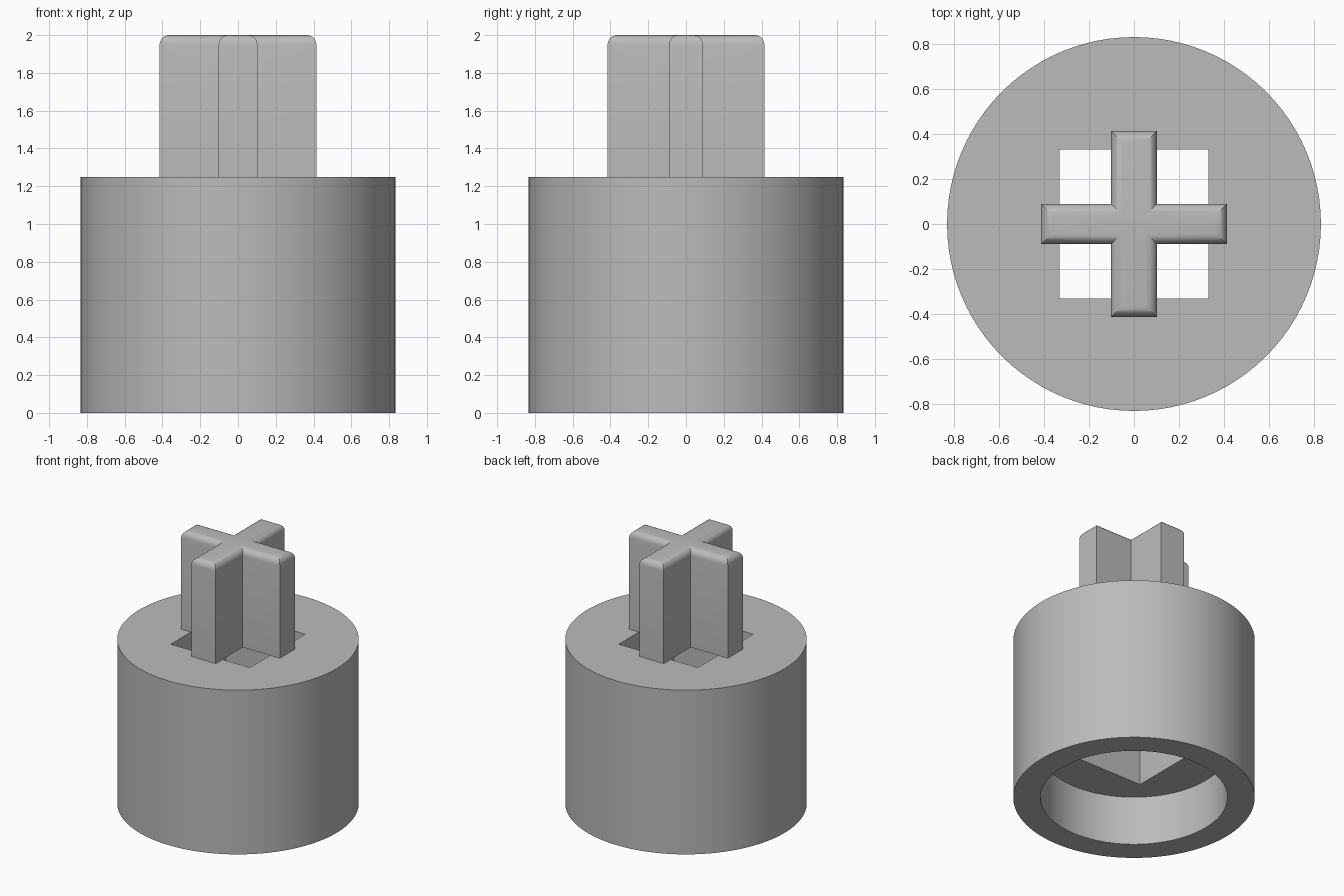
import bpy, bmesh
from math import cos, sin, tau, radians

cube = bpy.data.objects.get("Cube")
if cube:
    bpy.data.objects.remove(cube, do_unlink=True)

grey = bpy.data.materials.new("plain_grey")
grey.use_nodes = True
GREY = (0.5, 0.5, 0.5, 1)
grey.diffuse_color = GREY
grey.node_tree.nodes["Principled BSDF"].inputs["Base Color"].default_value = GREY


def make_object(name, bm):
    bmesh.ops.recalc_face_normals(bm, faces=bm.faces)
    mesh = bpy.data.meshes.new(name)
    bm.to_mesh(mesh)
    bm.free()
    mesh.materials.append(grey)
    obj = bpy.data.objects.new(name, mesh)
    bpy.context.collection.objects.link(obj)
    bpy.ops.object.select_all(action='DESELECT')
    obj.select_set(True)
    bpy.context.view_layer.objects.active = obj
    bpy.ops.object.shade_smooth_by_angle(angle=radians(35))
    return obj


SIDES = 96
HEIGHT = 1.25       # top of the round body
RADIUS = 0.833
BORE = 0.645        # round recess underneath
CEILING = 0.375     # depth of that recess
HOLE = 0.333        # half width of the square through hole


def ring(bm, size, z, square=False):
    """Loop of vertices, on a circle or pushed out to a square."""
    verts = []
    for i in range(SIDES):
        x, y = cos(tau * i / SIDES), sin(tau * i / SIDES)
        k = size / max(abs(x), abs(y)) if square else size
        verts.append(bm.verts.new((x * k, y * k, z)))
    return verts


# Round body: outer wall, top, square hole, recess ceiling, recess wall, rim
bm = bmesh.new()
rings = [ring(bm, RADIUS, 0), ring(bm, RADIUS, HEIGHT),
         ring(bm, HOLE, HEIGHT, True), ring(bm, HOLE, CEILING, True),
         ring(bm, BORE, CEILING), ring(bm, BORE, 0)]
for a, b in zip(rings, rings[1:] + rings[:1]):
    for i in range(SIDES):
        j = (i + 1) % SIDES
        bm.faces.new((a[i], a[j], b[j], b[i]))
make_object("round_body", bm)

# Cross-shaped stem standing over the hole, with rounded top edges
REACH, HALF_X, HALF_Y, TOP = 0.415, 0.103, 0.09, 2.0
quarter = [(REACH, HALF_Y), (HALF_X, HALF_Y), (HALF_X, REACH)]
outline = (quarter + [(-x, y) for x, y in reversed(quarter)]
           + [(-x, -y) for x, y in quarter]
           + [(x, -y) for x, y in reversed(quarter)])
bm = bmesh.new()
base = bm.faces.new([bm.verts.new((x, y, HEIGHT)) for x, y in outline])
lift = bmesh.ops.extrude_face_region(bm, geom=[base], use_keep_orig=True)
top_verts = [g for g in lift["geom"] if isinstance(g, bmesh.types.BMVert)]
bmesh.ops.translate(bm, verts=top_verts, vec=(0, 0, TOP - HEIGHT))
bmesh.ops.recalc_face_normals(bm, faces=bm.faces)
top_edges = [e for e in bm.edges if all(v.co.z > TOP - 0.01 for v in e.verts)]
bmesh.ops.bevel(bm, geom=top_edges, offset=0.05, offset_type='OFFSET',
                segments=5, profile=0.5, affect='EDGES')
make_object("cross_stem", bm)
